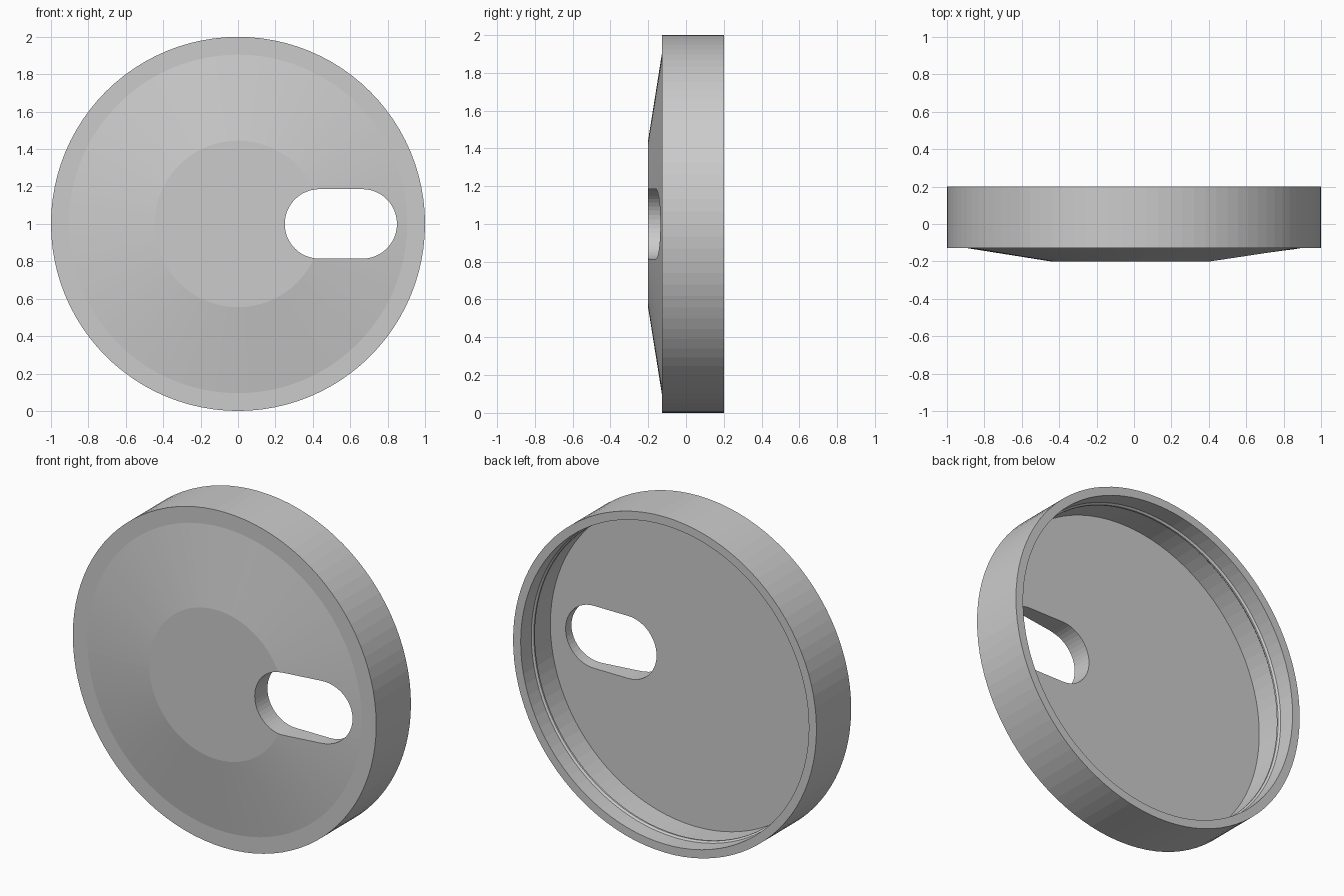
import bpy, bmesh, math
from mathutils import Vector

default = bpy.data.objects.get("Cube")
if default:
    bpy.data.objects.remove(default, do_unlink=True)

SEGMENTS = 96
CENTRE = Vector((0, 0, 1))

grey = bpy.data.materials.new("light_grey")
grey.use_nodes = True
colour = (0.6, 0.6, 0.6, 1)
grey.diffuse_color = colour
grey.node_tree.nodes["Principled BSDF"].inputs["Base Color"].default_value = colour


def make_object(name, bm):
    bmesh.ops.recalc_face_normals(bm, faces=bm.faces)
    mesh = bpy.data.meshes.new(name)
    bm.to_mesh(mesh)
    bm.free()
    mesh.materials.append(grey)
    obj = bpy.data.objects.new(name, mesh)
    bpy.context.collection.objects.link(obj)
    return obj


def lathe(name, profile):
    """Spin (radius, y) points about the y axis and cap both ends."""
    bm = bmesh.new()
    verts = [bm.verts.new(CENTRE + Vector((r, y, 0))) for r, y in profile]
    edges = [bm.edges.new(pair) for pair in zip(verts, verts[1:])]
    bmesh.ops.spin(bm, geom=verts + edges, cent=CENTRE, axis=(0, 1, 0),
                   angle=math.tau, steps=SEGMENTS, use_duplicate=False)
    bmesh.ops.remove_doubles(bm, verts=bm.verts, dist=1e-4)
    bmesh.ops.holes_fill(bm, edges=[e for e in bm.edges if e.is_boundary], sides=0)
    return make_object(name, bm)


def slot_cutter(name, left, right, radius):
    """Upright prism with two round ends, running through the disc."""
    bm = bmesh.new()
    steps = 24
    verts = []
    for x, start in ((right - radius, -math.pi / 2), (left + radius, math.pi / 2)):
        for i in range(steps + 1):
            a = start + math.pi * i / steps
            verts.append(bm.verts.new(
                CENTRE + Vector((x + radius * math.cos(a), -0.5, radius * math.sin(a)))))
    face = bm.faces.new(verts)
    grown = bmesh.ops.extrude_face_region(bm, geom=[face])["geom"]
    bmesh.ops.translate(bm, vec=(0, 1, 0),
                        verts=[v for v in grown if isinstance(v, bmesh.types.BMVert)])
    return make_object(name, bm)


# Cap: raised cone front, outer rim, hollow back with a small snap bead
cap = lathe("cap", [
    (0.445, -0.2), (0.905, -0.127), (1, -0.127), (1, 0.2), (0.95, 0.2),
    (0.95, 0.1), (0.94, 0.09), (0.94, 0.08), (0.95, 0.07), (0.95, -0.08),
])

# Rounded slot through the disc
cutter = slot_cutter("slot_cutter", 0.25, 0.85, 0.186)
cutter.hide_render = True
cut = cap.modifiers.new("slot", "BOOLEAN")
cut.operation = "DIFFERENCE"
cut.solver = "EXACT"
cut.object = cutter
bpy.context.view_layer.objects.active = cap
cap.select_set(True)
bpy.ops.object.modifier_apply(modifier=cut.name)
bpy.data.objects.remove(cutter, do_unlink=True)
